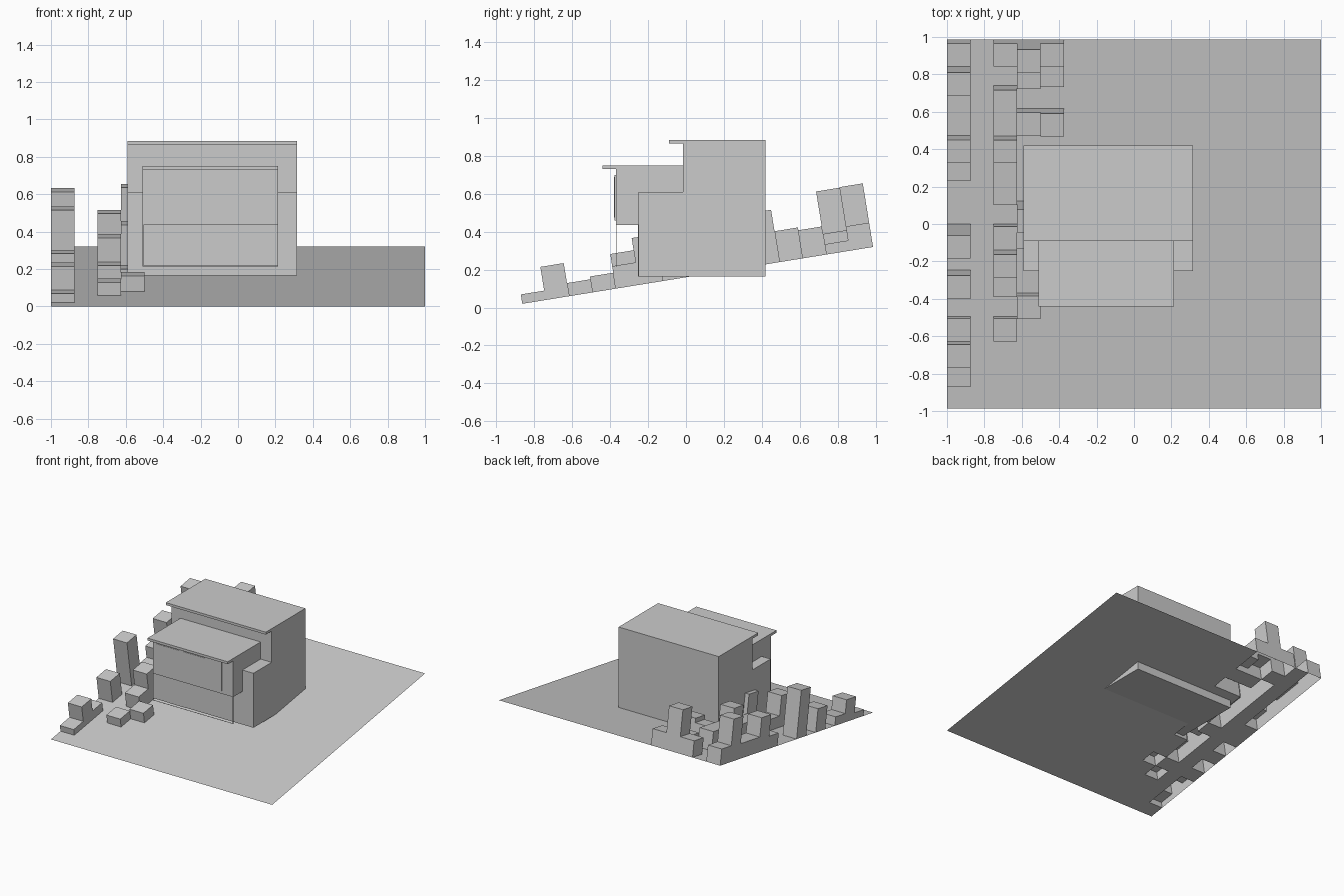
import bpy, bmesh, math
from mathutils import Matrix

if "Cube" in bpy.data.objects:
    bpy.data.objects.remove(bpy.data.objects["Cube"])

ANGLE = math.radians(9.2)
CELL = 0.125


def make_object(name, bm):
    mesh = bpy.data.meshes.new(name)
    bm.to_mesh(mesh)
    bm.free()
    ob = bpy.data.objects.new(name, mesh)
    bpy.context.collection.objects.link(ob)
    return ob


def box(name, x0, x1, y0, y1, z0, z1):
    bm = bmesh.new()
    bmesh.ops.create_cube(bm, size=1)
    bmesh.ops.scale(bm, vec=(x1 - x0, y1 - y0, z1 - z0), verts=bm.verts)
    bmesh.ops.translate(bm, vec=((x0 + x1) / 2, (y0 + y1) / 2, (z0 + z1) / 2), verts=bm.verts)
    return make_object(name, bm)


def side_profile(name, pts, x0, x1):
    # closed (y, z) outline swept along x
    bm = bmesh.new()
    face = bm.faces.new([bm.verts.new((x0, y, z)) for y, z in pts])
    new = bmesh.ops.extrude_face_region(bm, geom=[face])["geom"]
    bmesh.ops.translate(bm, vec=(x1 - x0, 0, 0),
                        verts=[v for v in new if isinstance(v, bmesh.types.BMVert)])
    bmesh.ops.recalc_face_normals(bm, faces=bm.faces)
    return make_object(name, bm)


# Sloping ground: column -> {row from the back: raised height}
blocks = {
    0: {0: .13, 1: .337, 2: .12, 3: .12, 4: .27, 5: .10, 8: .38,
        10: .185, 12: .07, 13: .177, 14: .05},
    2: {0: .13, 2: .15, 3: .15, 4: .28, 5: .13, 6: .13, 8: .09,
        9: .25, 10: .12, 12: .07},
    3: {0: .34, 1: .11, 3: .13, 7: .28, 8: .06, 11: .085},
    4: {0: .13, 1: .055, 3: .165},
}


def height(i, k):
    return blocks.get(i, {}).get(k, 0.0)


bm = bmesh.new()


def quad(*pts):
    bm.faces.new([bm.verts.new(p) for p in pts])


for i in range(5):
    for k in range(16):
        h = height(i, k)
        x0, y1 = -1 + i * CELL, 1 - k * CELL
        x1, y0 = x0 + CELL, y1 - CELL
        quad((x0, y0, h), (x1, y0, h), (x1, y1, h), (x0, y1, h))
        # walls where this cell stands above its neighbour
        for di, dk, a, b in ((-1, 0, (x0, y1), (x0, y0)), (1, 0, (x1, y0), (x1, y1)),
                             (0, -1, (x1, y1), (x0, y1)), (0, 1, (x0, y0), (x1, y0))):
            n = height(i + di, k + dk)
            if h > n:
                quad((*a, n), (*b, n), (*b, h), (*a, h))
quad((-1 + 5 * CELL, -1, 0), (1, -1, 0), (1, 1, 0), (-1 + 5 * CELL, 1, 0))
bmesh.ops.remove_doubles(bm, verts=bm.verts, dist=1e-5)
bm.transform(Matrix.Translation((0, 0, math.sin(ANGLE))) @ Matrix.Rotation(ANGLE, 4, 'X'))
make_object("sloping_ground_with_blocks", bm)

# House body with stepped front and overhanging roof
side_profile("house_body",
             [(-.25, .165), (.42, .165), (.42, .885), (-.09, .885), (-.09, .865),
              (-.015, .865), (-.015, .61), (-.25, .61)], -.59, .315)

# Projecting upper bay with its own roof lip
side_profile("front_bay",
             [(-.37, .435), (-.015, .435), (-.015, .75), (-.44, .75), (-.44, .73),
              (-.37, .73)], -.51, .215)

# Bay window
box("window_frame", -.485, .115, -.376, -.369, .46, .70)
for n, x0 in enumerate((-.475, -.24)):
    box("window_pane_%d" % n, x0, x0 + .21, -.379, -.375, .475, .69)

# Door on the lower front
box("front_door", -.445, -.285, -.253, -.249, .165, .435)

# Slim corner posts and rail under the bay
for n, x in enumerate((-.508, .213)):
    box("bay_post_%d" % n, x - .002, x + .002, -.37, -.366, .215, .436)
box("bay_rail", -.51, .215, -.37, -.367, .215, .218)
